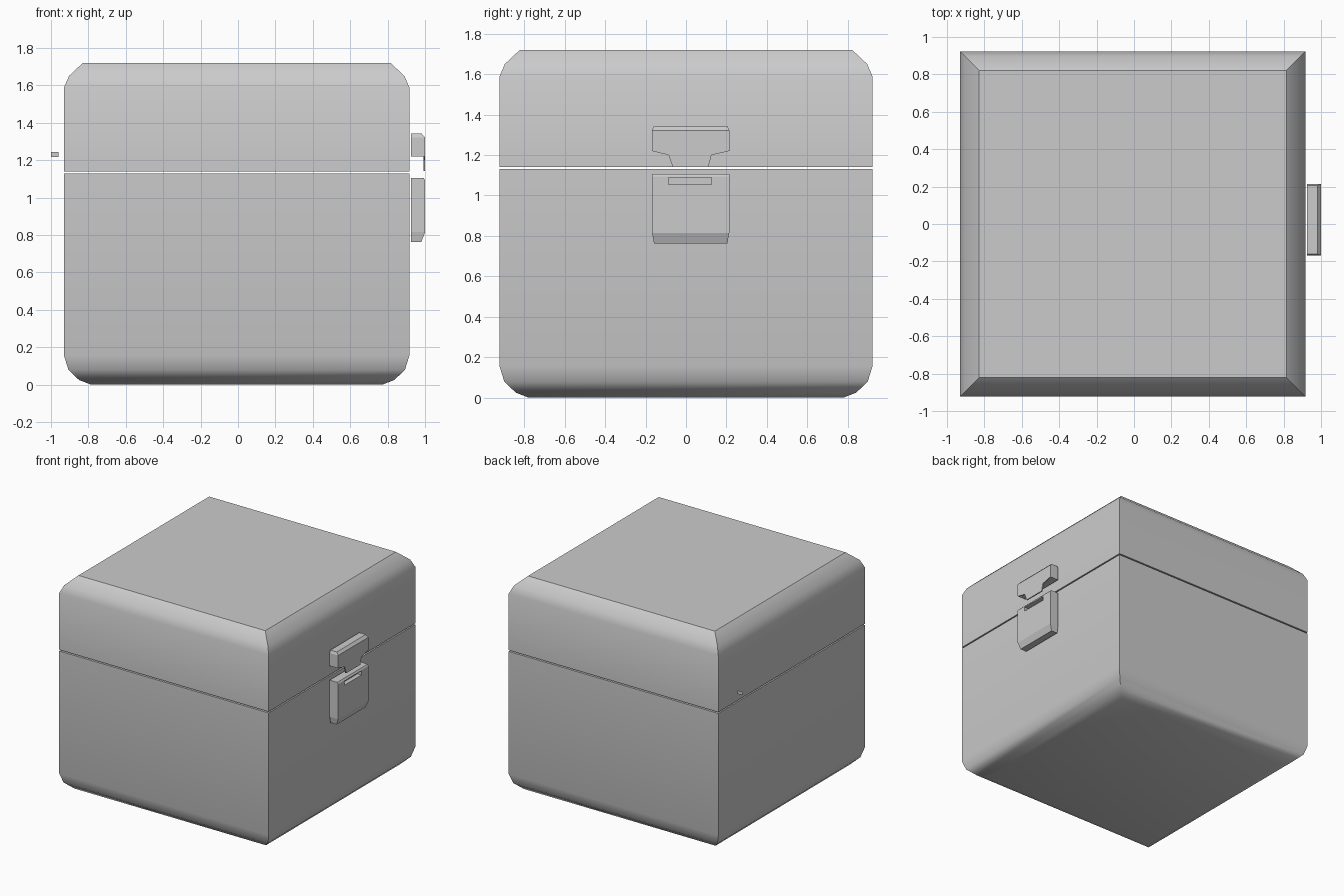
import bpy, bmesh
from math import radians

if "Cube" in bpy.data.objects:
    bpy.data.objects.remove(bpy.data.objects["Cube"])


def finish(name, bm, angle=None):
    bmesh.ops.recalc_face_normals(bm, faces=bm.faces)
    mesh = bpy.data.meshes.new(name)
    bm.to_mesh(mesh)
    bm.free()
    ob = bpy.data.objects.new(name, mesh)
    bpy.context.collection.objects.link(ob)
    if angle:
        bpy.ops.object.select_all(action='DESELECT')
        ob.select_set(True)
        bpy.context.view_layer.objects.active = ob
        bpy.ops.object.shade_smooth_by_angle(angle=radians(angle))
    return ob


def stack(name, rings, angle=None):
    """Closed solid through rectangles (x0, x1, y0, y1, z), bottom to top."""
    bm = bmesh.new()
    loops = [[bm.verts.new((x, y, z)) for x, y in
              ((x0, y0), (x1, y0), (x1, y1), (x0, y1))]
             for x0, x1, y0, y1, z in rings]
    for a, b in zip(loops, loops[1:]):
        for i in range(4):
            j = (i + 1) % 4
            bm.faces.new((a[i], a[j], b[j], b[i]))
    bm.faces.new(loops[0][::-1])
    bm.faces.new(loops[-1])
    return finish(name, bm, angle)


def box_rings(profile):
    return [(-0.93 + i, 0.916 - i, -0.922 + i, 0.922 - i, z) for i, z in profile]


# Box body and lid: (inset, height) profiles with mitred rounded edges
stack("box_body", box_rings([(0.145, 0), (0.08, 0.025), (0.023, 0.08),
                             (0, 0.155), (0, 1.13)]), 32)
stack("box_lid", box_rings([(0, 1.14), (0, 1.59), (0.026, 1.65), (0.1, 1.72)]), 32)

# Latch plates on the right side
X0, X1, Y0, Y1 = 0.925, 1.0, -0.168, 0.214
stack("latch_upper_plate", [(X0, X1, Y0, Y1, 1.22), (X0, X1, Y0, Y1, 1.322),
                            (X0, 0.982, Y0 + 0.008, Y1 - 0.008, 1.342)])
lower = stack("latch_lower_plate", [(X0, 0.98, Y0 + 0.01, Y1 - 0.01, 0.763),
                                    (X0, X1, Y0, Y1, 0.815),
                                    (X0, X1, Y0, Y1, 1.094),
                                    (X0, 0.992, Y0, Y1, 1.106)])

# Slot in the lower plate
cutter = stack("latch_slot_cutter", [(0.965, 1.05, -0.086, 0.126, 1.055),
                                     (0.965, 1.05, -0.086, 0.126, 1.088)])
cutter.hide_render = True
cutter.hide_set(True)
cut = lower.modifiers.new("slot", 'BOOLEAN')
cut.operation = 'DIFFERENCE'
cut.solver = 'EXACT'
cut.object = cutter

# Thin tongue hanging from the upper plate
bm = bmesh.new()
outline = [(Y0, 1.22), (-0.086, 1.2), (-0.066, 1.142),
           (0.111, 1.142), (0.126, 1.2), (Y1, 1.22)]
face = bm.faces.new([bm.verts.new((X1, y, z)) for y, z in outline])
out = bmesh.ops.extrude_face_region(bm, geom=[face], use_keep_orig=True)
for v in out["geom"]:
    if isinstance(v, bmesh.types.BMVert):
        v.co.x = 0.991
finish("latch_tongue", bm)

# Small flat tab on the hinge side
bm = bmesh.new()
bm.faces.new([bm.verts.new((x, 0.72, z)) for x, z in
              ((-1, 1.217), (-0.96, 1.217), (-0.96, 1.243), (-1, 1.243))])
finish("hinge_tab", bm)
